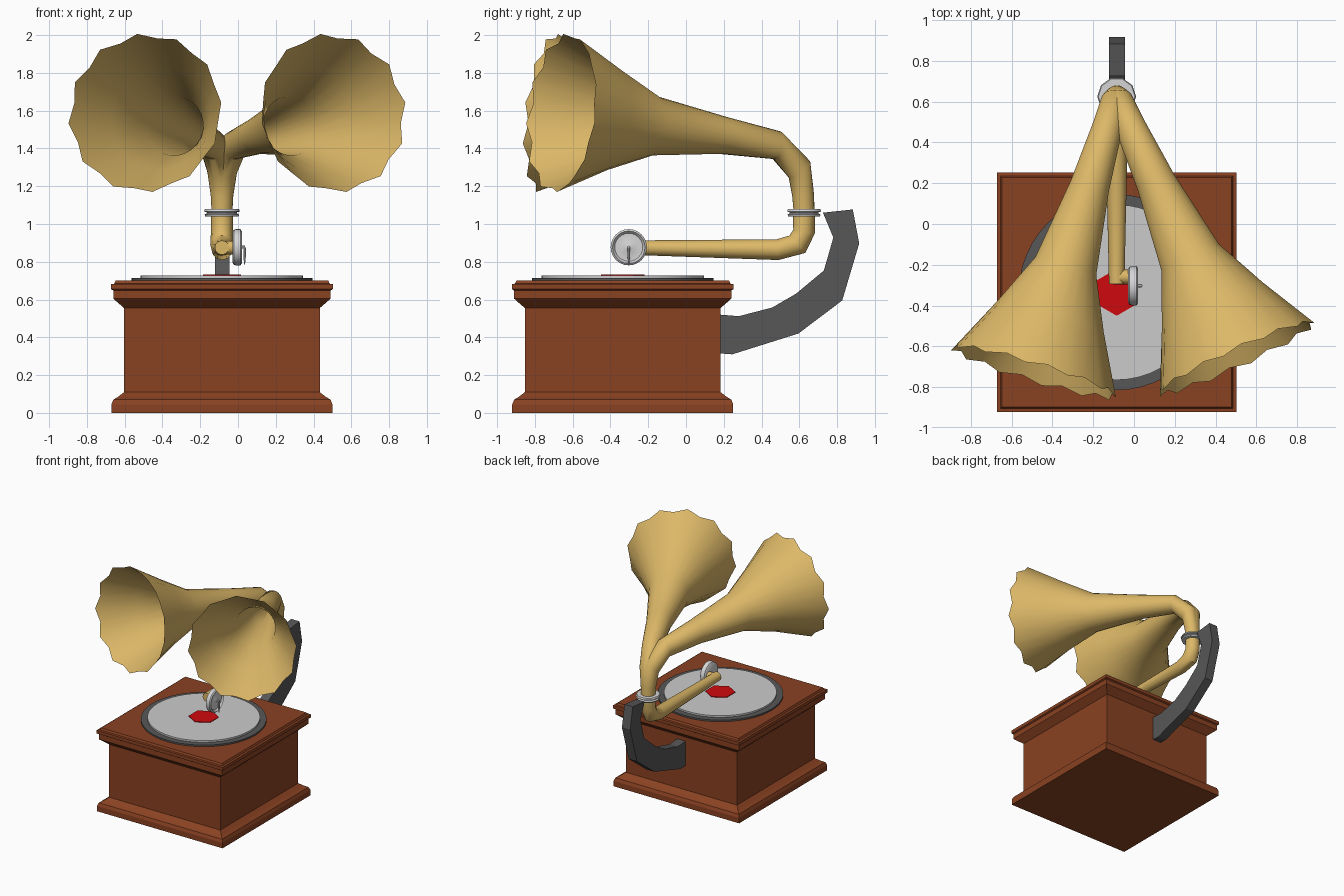
import bpy, bmesh, math
from mathutils import Vector, Matrix

if "Cube" in bpy.data.objects:
    bpy.data.objects.remove(bpy.data.objects["Cube"])

CX, CY = -0.085, -0.335      # cabinet centre
PX, PY = -0.085, 0.625       # pivot of the pipes


def material(name, rgb):
    m = bpy.data.materials.new(name)
    m.diffuse_color = (*rgb, 1)
    m.use_nodes = True
    m.node_tree.nodes["Principled BSDF"].inputs["Base Color"].default_value = m.diffuse_color
    return m


WOOD = material("brown_wood", (0.255, 0.054, 0.016))
BRASS = material("brass", (0.72, 0.48, 0.137))
DARK = material("dark_grey", (0.095, 0.095, 0.095))
RECORD = material("light_grey", (0.60, 0.60, 0.60))
SILVER = material("silver", (0.66, 0.66, 0.67))
RED = material("red", (0.62, 0.003, 0.004))


def finish(name, bm, mat, smooth=None, flip=True):
    if flip:
        bmesh.ops.recalc_face_normals(bm, faces=bm.faces)
    me = bpy.data.meshes.new(name)
    bm.to_mesh(me)
    bm.free()
    ob = bpy.data.objects.new(name, me)
    bpy.context.collection.objects.link(ob)
    me.materials.append(mat)
    if smooth:
        bpy.ops.object.select_all(action='DESELECT')
        ob.select_set(True)
        bpy.context.view_layer.objects.active = ob
        bpy.ops.object.shade_smooth_by_angle(angle=math.radians(smooth))
    return ob


def skin(rings, caps=True):
    """Bridge consecutive rings of points with quads."""
    bm = bmesh.new()
    loops = [[bm.verts.new(p) for p in ring] for ring in rings]
    n = len(loops[0])
    for a, b in zip(loops, loops[1:]):
        for i in range(n):
            j = (i + 1) % n
            bm.faces.new((a[i], a[j], b[j], b[i]))
    if caps:
        bm.faces.new(loops[0])
        bm.faces.new(loops[-1])
    return bm


def lathe(name, profile, sides, matrix, mat, smooth=35, phase=0.0):
    """Turn (radius, height) points about local z."""
    rings = [[matrix @ Vector((r * math.cos(phase + 2 * math.pi * i / sides),
                               r * math.sin(phase + 2 * math.pi * i / sides), h))
              for i in range(sides)] for r, h in profile]
    return finish(name, skin(rings), mat, smooth)


def pipe(name, sections, yaw, sides, caps=True, scallop=0.0):
    """Sections are (distance, z, pitch in degrees, radius) in a vertical plane."""
    a = math.radians(yaw)
    d = Vector((math.sin(a), -math.cos(a), 0))
    u = Vector((math.cos(a), math.sin(a), 0))
    rings = []
    for k, (s, z, pitch, r) in enumerate(sections):
        p = math.radians(pitch)
        t = d * math.cos(p) + Vector((0, 0, math.sin(p)))
        v = -d * math.sin(p) + Vector((0, 0, math.cos(p)))
        c = Vector((PX, PY, z)) + d * s
        ring = []
        for i in range(sides):
            q = 2 * math.pi * (i + 0.5 * (sides == 24)) / sides
            dip = scallop if k == len(sections) - 1 and i % 2 else 0
            ring.append(c + (u * math.cos(q) + v * math.sin(q)) * (r - dip) - t * dip)
        rings.append(ring)
    return finish(name, skin(rings, caps), BRASS, 40)


# wooden cabinet: square moulded profile (half width, z)
cabinet = [(0.585, 0), (0.585, 0.045), (0.575, 0.07), (0.55, 0.085), (0.518, 0.11),
           (0.518, 0.555), (0.57, 0.6), (0.575, 0.605), (0.575, 0.648), (0.587, 0.655),
           (0.587, 0.682), (0.57, 0.684), (0.563, 0.70)]
rings = [[Vector((CX + h * sx, CY + h * sy, z))
          for sx, sy in ((-1, -1), (1, -1), (1, 1), (-1, 1))] for h, z in cabinet]
finish("cabinet", skin(rings), WOOD)

# turntable, record and label
at = Matrix.Translation((CX, CY, 0))
lathe("turntable", [(0.48, 0.695), (0.48, 0.713)], 48, at, DARK)
lathe("record", [(0.43, 0.713), (0.43, 0.727)], 48, at, RECORD)
lathe("record_label", [(0.115, 0.727), (0.115, 0.732)], 6, at, RED, None, math.pi / 2)

# curved rear bracket: side outline (y, z) extruded along x
outline = [(0.18, 0.52), (0.18, 0.315), (0.245, 0.31), (0.595, 0.42), (0.827, 0.595),
           (0.917, 0.897), (0.883, 1.077), (0.725, 1.06), (0.78, 0.928), (0.73, 0.754),
           (0.584, 0.632), (0.457, 0.558), (0.28, 0.512)]
finish("bracket", skin([[Vector((x, y, z)) for y, z in outline] for x in (-0.122, -0.045)]), DARK)

# collar joining arm and horns
lathe("collar", [(0.05, 1.04), (0.088, 1.04), (0.092, 1.05), (0.08, 1.056), (0.08, 1.062),
                 (0.095, 1.066), (0.09, 1.08), (0.05, 1.08)], 10,
      Matrix.Translation((PX, PY, 0)), SILVER)

# tone arm with short side stub
pipe("tone_arm", [(0, 1.06, -90, 0.058), (0, 0.96, -80, 0.058), (0.035, 0.893, -42, 0.062),
                  (0.14, 0.864, -5, 0.055), (0.92, 0.875, 0, 0.038)], 0, 12)
lathe("arm_stub", [(0.036, -0.10), (0.036, -0.02)], 12,
      Matrix.Translation((0, -0.26, 0.875)) @ Matrix.Rotation(math.pi / 2, 4, 'Y'), BRASS)

# sound box: dished disc facing +x, with needle lever
box = Matrix.Translation((0, -0.303, 0.877)) @ Matrix.Rotation(math.pi / 2, 4, 'Y')
lathe("sound_box", [(0.08, -0.03), (0.093, -0.022), (0.096, -0.01), (0.096, 0.012),
                    (0.086, 0.02), (0.074, 0.006), (0.03, 0.004), (0.012, 0.014)],
      24, box, SILVER)
lathe("needle_hub", [(0.008, 0.0), (0.008, 0.038)], 8, box, SILVER)
lathe("needle", [(0.007, 0.875), (0.006, 0.82), (0.002, 0.785)], 8,
      Matrix.Translation((0.035, -0.303, 0)), SILVER)

# twin scalloped horns sharing one stem
horn = [(0.0, 1.06, 90, 0.055), (0.005, 1.15, 86, 0.058), (0.027, 1.29, 50, 0.071),
        (0.155, 1.417, 12, 0.075), (0.46, 1.468, 8, 0.098), (0.87, 1.518, 7, 0.157),
        (1.13, 1.556, 6.5, 0.274), (1.42, 1.588, 6, 0.424)]
for name, yaw in (("right_horn", 24.6), ("left_horn", -16.7)):
    pipe(name, horn, yaw, 24, caps=False, scallop=0.022)
